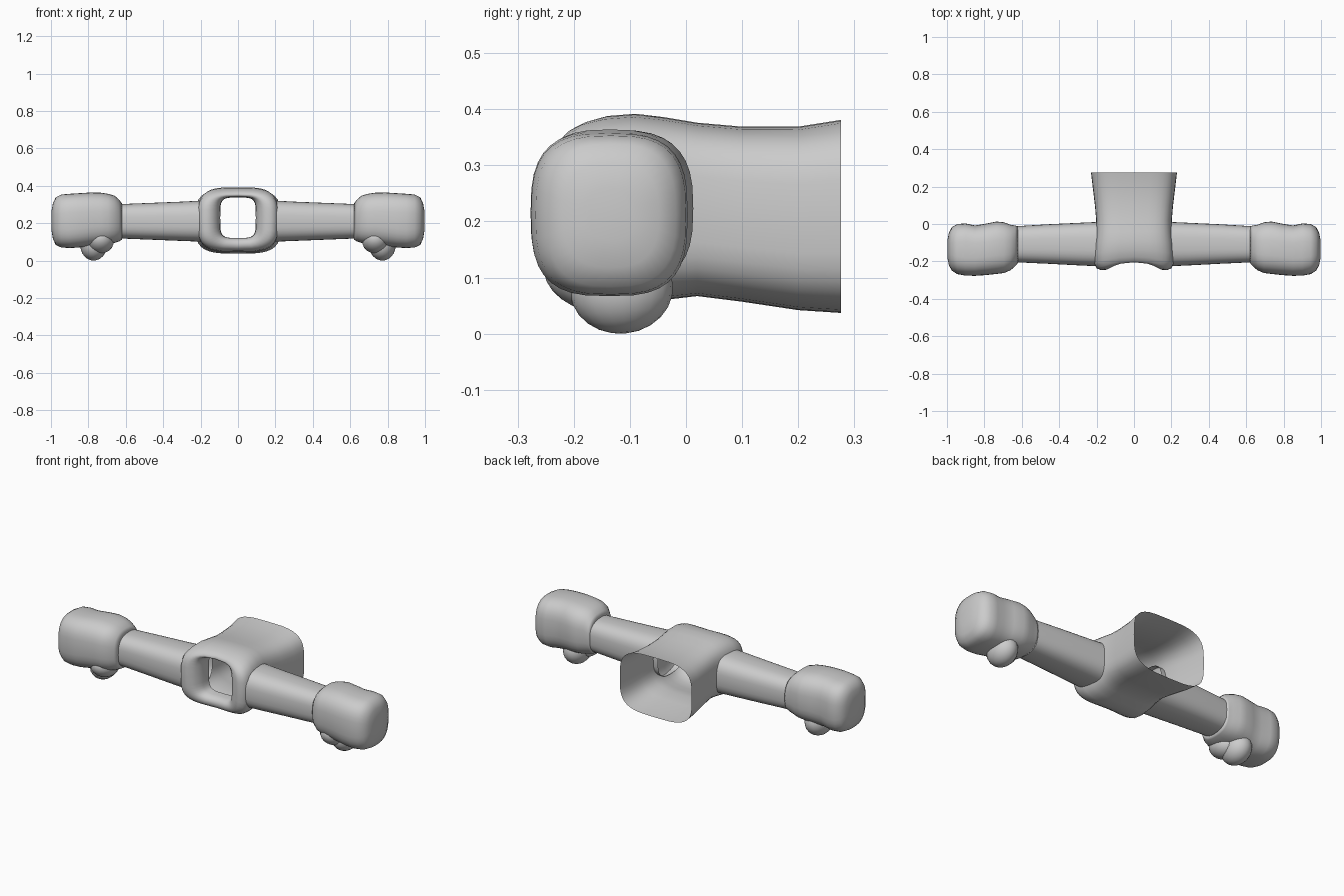
import bpy, bmesh, math
from mathutils import Matrix, Vector


def finish(name, bm, mirror=False):
    bmesh.ops.recalc_face_normals(bm, faces=bm.faces)
    me = bpy.data.meshes.new(name)
    bm.to_mesh(me)
    bm.free()
    for p in me.polygons:
        p.use_smooth = True
    ob = bpy.data.objects.new(name, me)
    bpy.context.collection.objects.link(ob)
    if mirror:
        ob.modifiers.new("mirror", 'MIRROR').use_mirror_merge = False
    return ob


def loft(name, rings, place, cap=False, mirror=False, n=36):
    """Bridge rounded-square rings: (pos, a_min, a_max, b_min, b_max, squareness, bend)."""
    bm = bmesh.new()
    loops = []
    for pos, a0, a1, b0, b1, e, bend in rings:
        loop = []
        for i in range(n):
            t = 2 * math.pi * i / n
            c, s = math.cos(t), math.sin(t)
            u = math.copysign(abs(c) ** (2 / e), c)
            v = math.copysign(abs(s) ** (2 / e), s)
            a = (a0 + a1) / 2 + u * (a1 - a0) / 2
            b = (b0 + b1) / 2 + v * (b1 - b0) / 2
            loop.append(bm.verts.new(place(pos - bend * u * u, a, b)))
        loops.append(loop)
    for r, q in zip(loops, loops[1:]):
        for i in range(n):
            j = (i + 1) % n
            bm.faces.new((r[i], r[j], q[j], q[i]))
    if cap:
        bm.faces.new(loops[-1])
    return finish(name, bm, mirror)


# Torso: open sleeve at the back, rolled lip around the front opening
torso = [
    (0.276, -.23, .23, .037, .381, 3.6, 0),
    (0.20, -.221, .221, .042, .369, 3.6, 0),
    (0.10, -.209, .209, .057, .369, 3.6, 0),
    (0.02, -.202, .202, .067, .376, 3.6, 0),
    (-0.04, -.204, .204, .060, .386, 3.6, 0),
    (-0.09, -.211, .211, .050, .392, 3.6, .01),
    (-0.14, -.216, .216, .046, .388, 3.6, .02),
    (-0.175, -.214, .214, .052, .378, 3.6, .035),
    (-0.197, -.20, .20, .064, .366, 3.6, .04),
    (-0.205, -.175, .175, .080, .354, 3.8, .042),
    (-0.202, -.145, .145, .098, .346, 4, .042),
    (-0.19, -.115, .115, .113, .341, 4.2, .03),
    (-0.165, -.098, .098, .120, .338, 4.5, .015),
    (-0.13, -.095, .095, .121, .337, 4.5, 0),
]
loft("torso", torso, lambda p, a, b: (a, p, b))

# Arms
along_x = lambda p, a, b: (p, a, b)
arm = [
    (0.17, -.227, .012, .100, .322, 2.8, 0),
    (0.30, -.221, .006, .105, .315, 2.8, 0),
    (0.45, -.213, -.001, .111, .309, 2.8, 0),
    (0.60, -.206, -.010, .117, .303, 2.8, 0),
    (0.66, -.204, -.014, .118, .301, 2.8, 0),
]
loft("arm", arm, along_x, mirror=True)

# Fists with a shallow groove between cuff and fingers
fist = [
    (0.635, -.195, -.025, .125, .295, 2.5, 0),
    (0.620, -.208, -.012, .112, .305, 2.6, 0),
    (0.635, -.226, -.008, .103, .325, 2.7, 0),
    (0.660, -.247, -.004, .094, .347, 2.8, 0),
    (0.695, -.262, .009, .087, .357, 2.8, 0),
    (0.735, -.267, .013, .083, .363, 2.8, 0),
    (0.79, -.273, .002, .077, .364, 2.8, 0),
    (0.85, -.277, -.008, .070, .360, 2.9, 0),
    (0.90, -.276, .003, .067, .357, 3, 0),
    (0.945, -.268, .000, .070, .353, 2.9, 0),
    (0.975, -.248, -.018, .084, .338, 2.8, 0),
    (0.990, -.220, -.048, .118, .305, 2.6, 0),
    (0.998, -.180, -.090, .165, .260, 2.4, 0),
]
loft("fist", fist, along_x, cap=True, mirror=True)


def blob(name, loc, size, tilt):
    bm = bmesh.new()
    m = Matrix.Translation(Vector(loc)) @ Matrix.Rotation(math.radians(tilt), 4, 'X') \
        @ Matrix.Diagonal((*size, 1))
    bmesh.ops.create_uvsphere(bm, u_segments=20, v_segments=12, radius=1, matrix=m)
    finish(name, bm, True)


# Thumbs under the fists: tip and base
blob("thumb_tip", (.772, -.115, .080), (.071, .092, .080), 5)
blob("thumb_base", (.735, -.165, .104), (.072, .090, .064), -15)
